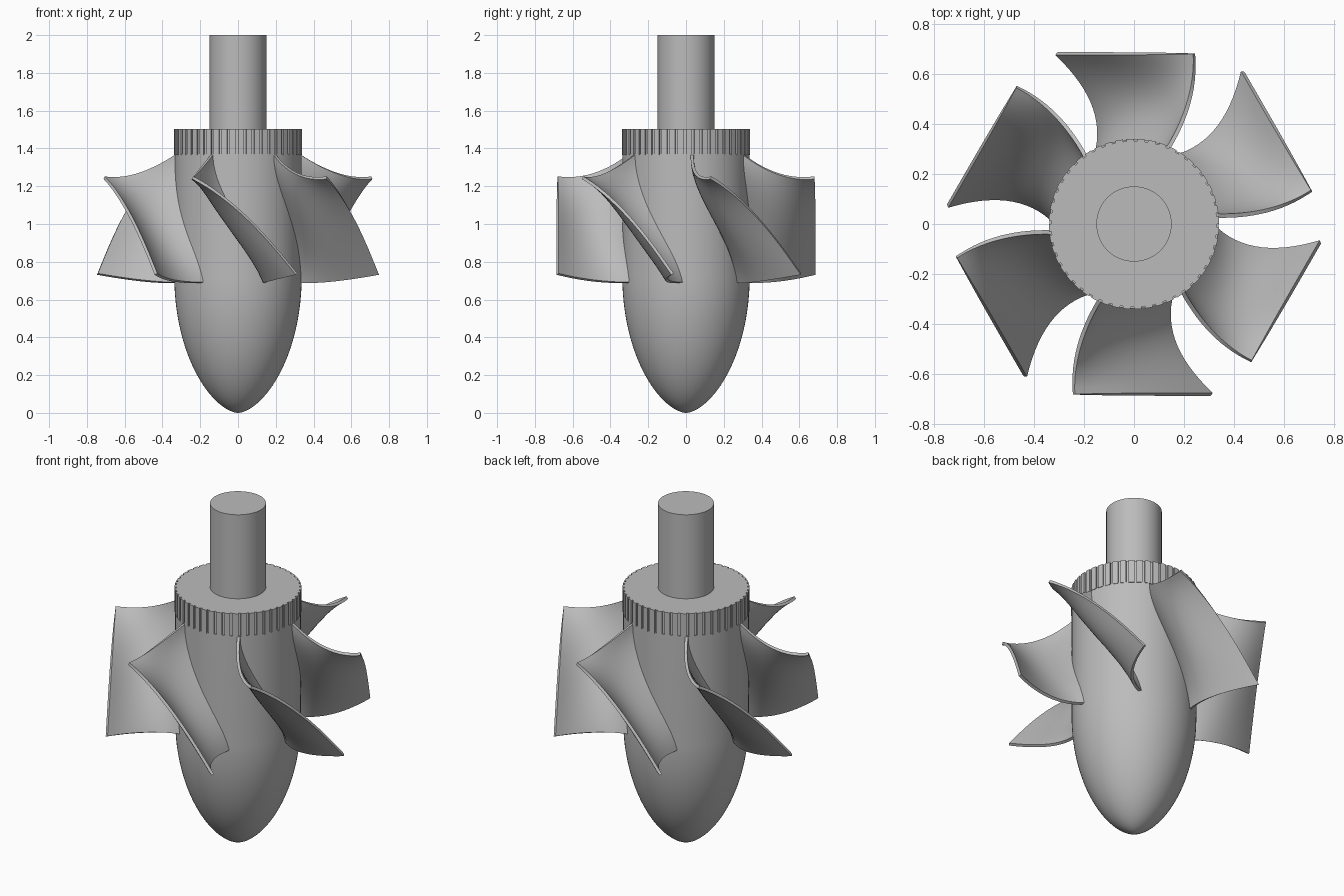
import bpy, bmesh, math
from mathutils import Vector, Matrix

old = bpy.data.objects.get("Cube")
if old:
    bpy.data.objects.remove(old, do_unlink=True)

steel = bpy.data.materials.new("plain grey metal")
steel.use_nodes = True
GREY = (0.5, 0.5, 0.5, 1)
steel.diffuse_color = GREY
steel.node_tree.nodes["Principled BSDF"].inputs["Base Color"].default_value = GREY


def finish(name, bm, angle=30):
    bmesh.ops.recalc_face_normals(bm, faces=bm.faces)
    mesh = bpy.data.meshes.new(name)
    bm.to_mesh(mesh)
    bm.free()
    obj = bpy.data.objects.new(name, mesh)
    mesh.materials.append(steel)
    bpy.context.collection.objects.link(obj)
    bpy.ops.object.select_all(action="DESELECT")
    obj.select_set(True)
    bpy.context.view_layer.objects.active = obj
    bpy.ops.object.shade_smooth_by_angle(angle=math.radians(angle))
    return obj


def lathe(name, profile, steps=96):
    bm = bmesh.new()
    verts = [bm.verts.new((r, 0, z)) for r, z in profile]
    edges = [bm.edges.new(pair) for pair in zip(verts, verts[1:])]
    bmesh.ops.spin(bm, geom=verts + edges, cent=(0, 0, 0), axis=(0, 0, 1),
                   angle=math.tau, steps=steps)
    bmesh.ops.remove_doubles(bm, verts=bm.verts, dist=1e-5)
    return finish(name, bm)


# Bullet-shaped hub with a rounded nose
HUB_R, NOSE_H = 0.337, 0.72
nose = []
for i in range(33):
    u = 1 - math.cos(math.pi / 2 * i / 32)
    nose.append((HUB_R * (1 - (1 - u) ** 2) ** 0.6, NOSE_H * u))
lathe("hub", nose + [(HUB_R, 1.37), (0, 1.37)])

# Drive shaft
lathe("shaft", [(0, 1.45), (0.15, 1.45), (0.15, 2), (0, 2)])

# Toothed collar: raised lands alternating with narrow shallow grooves
bm = bmesh.new()
TEETH = 48
outline = []
for i in range(TEETH):
    for offset, r in ((0, 0.34), (0.35, 0.34), (0.7, 0.34), (0.7, 0.331), (1, 0.331)):
        a = math.tau * (i + offset) / TEETH
        outline.append(bm.verts.new((r * math.cos(a), r * math.sin(a), 1.365)))
base = bm.faces.new(outline)
top = bmesh.ops.extrude_face_region(bm, geom=[base])
bmesh.ops.translate(bm, vec=(0, 0, 0.138),
                    verts=[v for v in top["geom"] if isinstance(v, bmesh.types.BMVert)])
finish("toothed_collar", bm)

# Blade sections (x, z) from leading to trailing edge at three depths
ROOT = [(-0.135, 1.37), (-0.085, 1.2), (0.015, 1.03), (0.1, 0.85), (0.145, 0.69)]
MIDDLE = [(-0.22, 1.265), (-0.145, 1.13), (-0.045, 0.985), (0.065, 0.84), (0.168, 0.70)]
TIP = [(-0.24, 1.245), (-0.09, 1.15), (0.06, 1.02), (0.195, 0.875), (0.31, 0.735)]
Y_ROOT, Y_TIP = -0.3, -0.68


def along(points, t):
    """Smooth polynomial curve through evenly spaced points."""
    n = len(points) - 1
    total = Vector((0, 0))
    for i, p in enumerate(points):
        w = 1
        for j in range(n + 1):
            if j != i:
                w *= (t * n - j) / (i - j)
        total += Vector(p) * w
    return total


def blade(index, nt=28, ns=14):
    bm = bmesh.new()
    turn = Matrix.Rotation(math.tau * index / 6, 3, "Z")
    grid = []
    for i in range(nt + 1):
        section = [along(s, i / nt) for s in (ROOT, MIDDLE, TIP)]
        row = []
        for j in range(ns + 1):
            p = along(section, j / ns)
            y = Y_ROOT + (Y_TIP - Y_ROOT) * j / ns
            row.append(bm.verts.new(turn @ Vector((p.x, y, p.y))))
        grid.append(row)
    for a, b in zip(grid, grid[1:]):
        for j in range(ns):
            bm.faces.new((a[j], a[j + 1], b[j + 1], b[j]))
    obj = finish("blade_%d" % (index + 1), bm, 40)
    plate = obj.modifiers.new("thickness", "SOLIDIFY")
    plate.thickness = 0.016
    plate.offset = 0
    bpy.ops.object.modifier_apply(modifier=plate.name)
    bpy.ops.object.shade_smooth_by_angle(angle=math.radians(40))


for k in range(6):
    blade(k)
